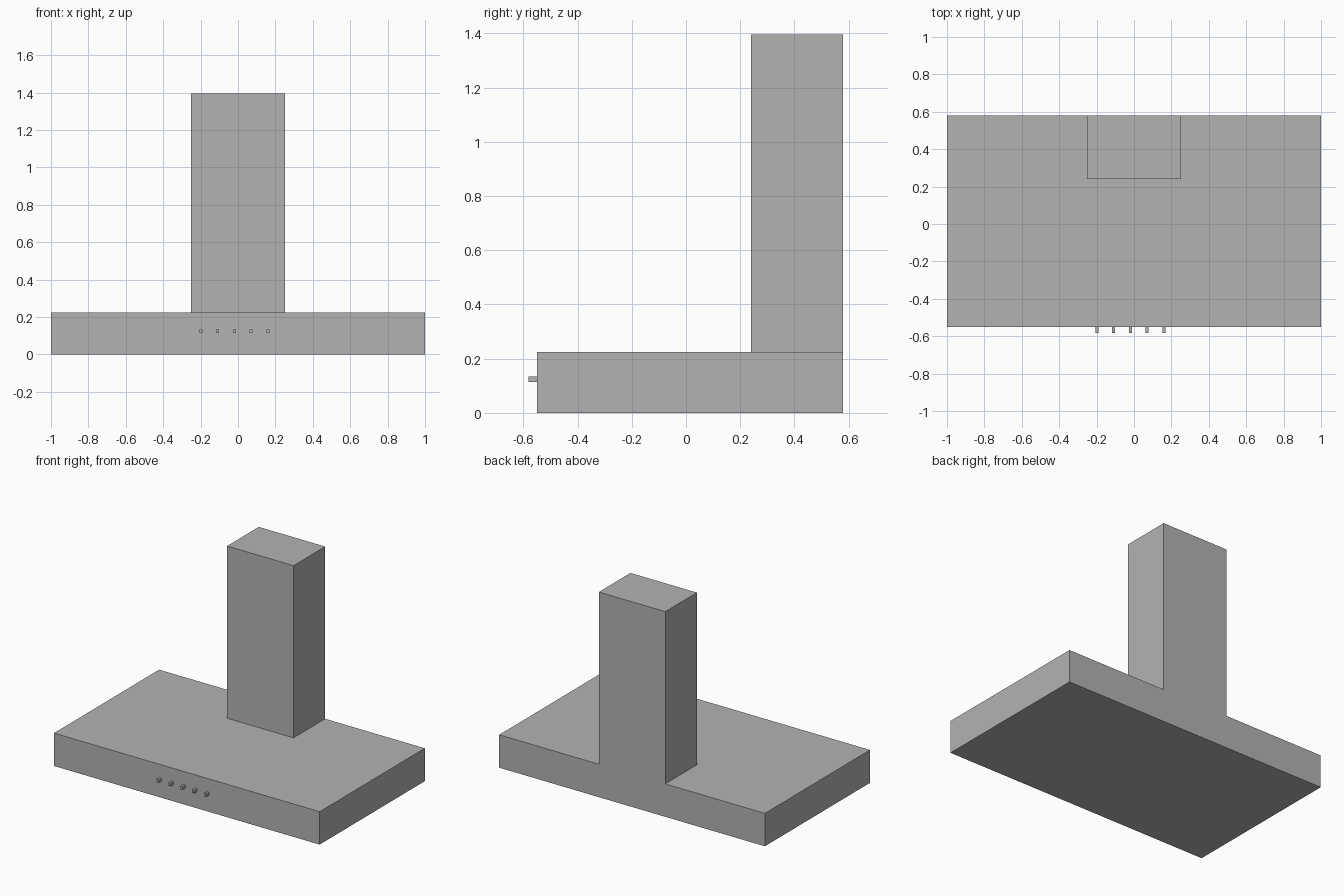
import bpy, bmesh

if "Cube" in bpy.data.objects:
    bpy.data.objects.remove(bpy.data.objects["Cube"])

steel = bpy.data.materials.new("brushed_grey")
steel.diffuse_color = (0.45, 0.45, 0.45, 1.0)
steel.use_nodes = True
steel.node_tree.nodes["Principled BSDF"].inputs["Base Color"].default_value = steel.diffuse_color


def box(name, lo, hi, open_side=None):
    """Axis-aligned box between two corners; open_side = direction of a face to leave out."""
    bm = bmesh.new()
    bmesh.ops.create_cube(bm, size=1.0)
    for v in bm.verts:
        v.co = [hi[i] if v.co[i] > 0 else lo[i] for i in range(3)]
    bm.normal_update()
    if open_side:
        hidden = [f for f in bm.faces
                  if sum(f.normal[i] * open_side[i] for i in range(3)) > 0.9]
        bmesh.ops.delete(bm, geom=hidden, context='FACES')
    mesh = bpy.data.meshes.new(name)
    bm.to_mesh(mesh)
    bm.free()
    mesh.materials.append(steel)
    obj = bpy.data.objects.new(name, mesh)
    bpy.context.collection.objects.link(obj)
    return obj


# Wide flat hood body
CANOPY_TOP, FRONT, BACK = 0.224, -0.55, 0.58
box("hood_canopy", (-1, FRONT, 0), (1, BACK, CANOPY_TOP))

# Duct cover, flush with the back, open where it sits on the canopy
box("chimney", (-0.25, 0.24, CANOPY_TOP), (0.25, BACK, 1.396), open_side=(0, 0, -1))

# Row of small control buttons on the front edge
for i in range(5):
    x = -0.198 + i * 0.0893
    box(f"button_{i + 1}", (x - 0.008, -0.582, 0.114), (x + 0.008, FRONT, 0.134),
        open_side=(0, 1, 0))
